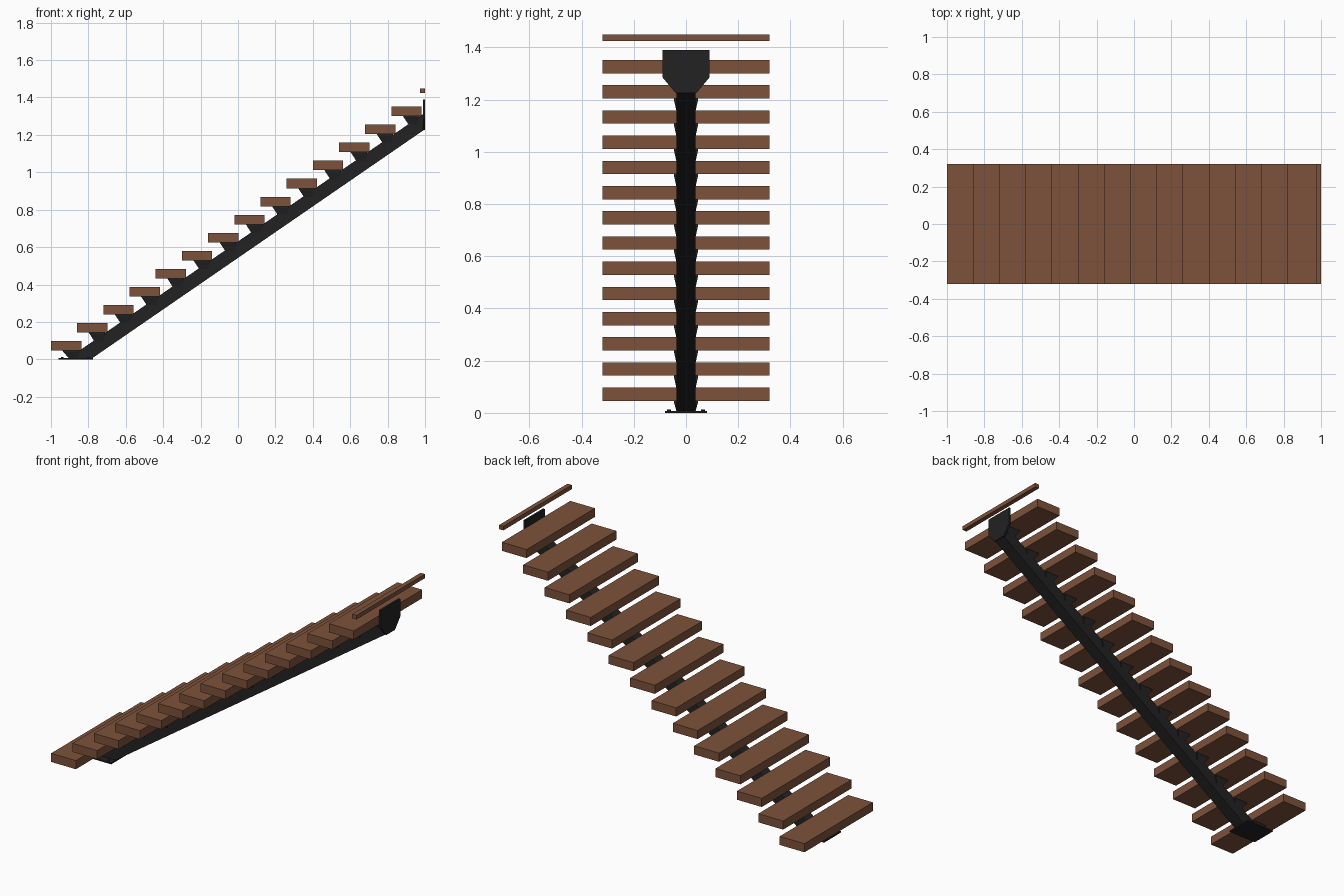
import bpy, bmesh

if "Cube" in bpy.data.objects:
    bpy.data.objects.remove(bpy.data.objects["Cube"])

def material(name, rgb):
    m = bpy.data.materials.new(name)
    m.diffuse_color = (*rgb, 1)
    m.use_nodes = True
    m.node_tree.nodes["Principled BSDF"].inputs["Base Color"].default_value = m.diffuse_color
    return m

wood = material("brown wood", (0.205, 0.085, 0.043))
steel = material("black steel", (0.016, 0.016, 0.016))

def loft(name, rings, mat):
    """Closed solid joining matching rings of points."""
    bm = bmesh.new()
    vs = [[bm.verts.new(p) for p in r] for r in rings]
    n = len(vs[0])
    for a, b in zip(vs, vs[1:]):
        for i in range(n):
            j = (i + 1) % n
            bm.faces.new((a[i], a[j], b[j], b[i]))
    bm.faces.new(vs[0][::-1])
    bm.faces.new(vs[-1])
    bmesh.ops.recalc_face_normals(bm, faces=bm.faces)
    me = bpy.data.meshes.new(name)
    bm.to_mesh(me)
    bm.free()
    me.materials.append(mat)
    ob = bpy.data.objects.new(name, me)
    bpy.context.collection.objects.link(ob)
    return ob

def rect(x0, x1, y, z):
    return [(x0, -y, z), (x1, -y, z), (x1, y, z), (x0, y, z)]

def box(name, x0, x1, y, z0, z1, mat):
    return loft(name, [rect(x0, x1, y, z0), rect(x0, x1, y, z1)], mat)

RUN, RISE, STEPS = 0.14, 0.0965, 14
slope = RISE / RUN

# treads with flared steel brackets beneath
for i in range(STEPS):
    x, z = -1 + i * RUN, 0.046 + i * RISE
    box("tread", x, x + 0.162, 0.32, z, z + 0.051, wood)
    low = max(z - 0.055, 0.002)
    loft("tread_bracket", [rect(x + 0.098, x + 0.14, 0.035, low),
                           rect(x + 0.066, x + 0.15, 0.046, z - 0.006),
                           rect(x + 0.062, x + 0.15, 0.046, z)], steel)

# landing edge board
box("landing_board", 0.972, 1.0, 0.32, 1.424, 1.4485, wood)

# central sloping beam, cut level at the floor and plumb at the wall
end = 0.992
zb = (end + 0.785) * slope
depth = 0.088
profile = [(-0.785, 0.002), (end, zb), (end, zb + depth), (-0.785 - depth / slope, 0.002)]
loft("central_beam", [[(x, y, z) for x, z in profile] for y in (-0.037, 0.037)], steel)

# wall plate
half = [(0.04, 1.225), (0.09, 1.285), (0.09, 1.39)]
outline = half + [(-y, z) for y, z in reversed(half)]
loft("wall_plate", [[(x, y, z) for y, z in outline] for x in (0.988, 1.0)], steel)

# floor plate and its bolts
box("floor_plate", -0.96, -0.775, 0.08, 0, 0.008, steel)
for x in (-0.94, -0.8):
    for y in (-0.065, 0.065):
        bpy.ops.mesh.primitive_cylinder_add(vertices=6, radius=0.007, depth=0.006, location=(x, y, 0.01))
        bpy.context.object.name = "floor_bolt"
        bpy.context.object.data.materials.append(steel)
